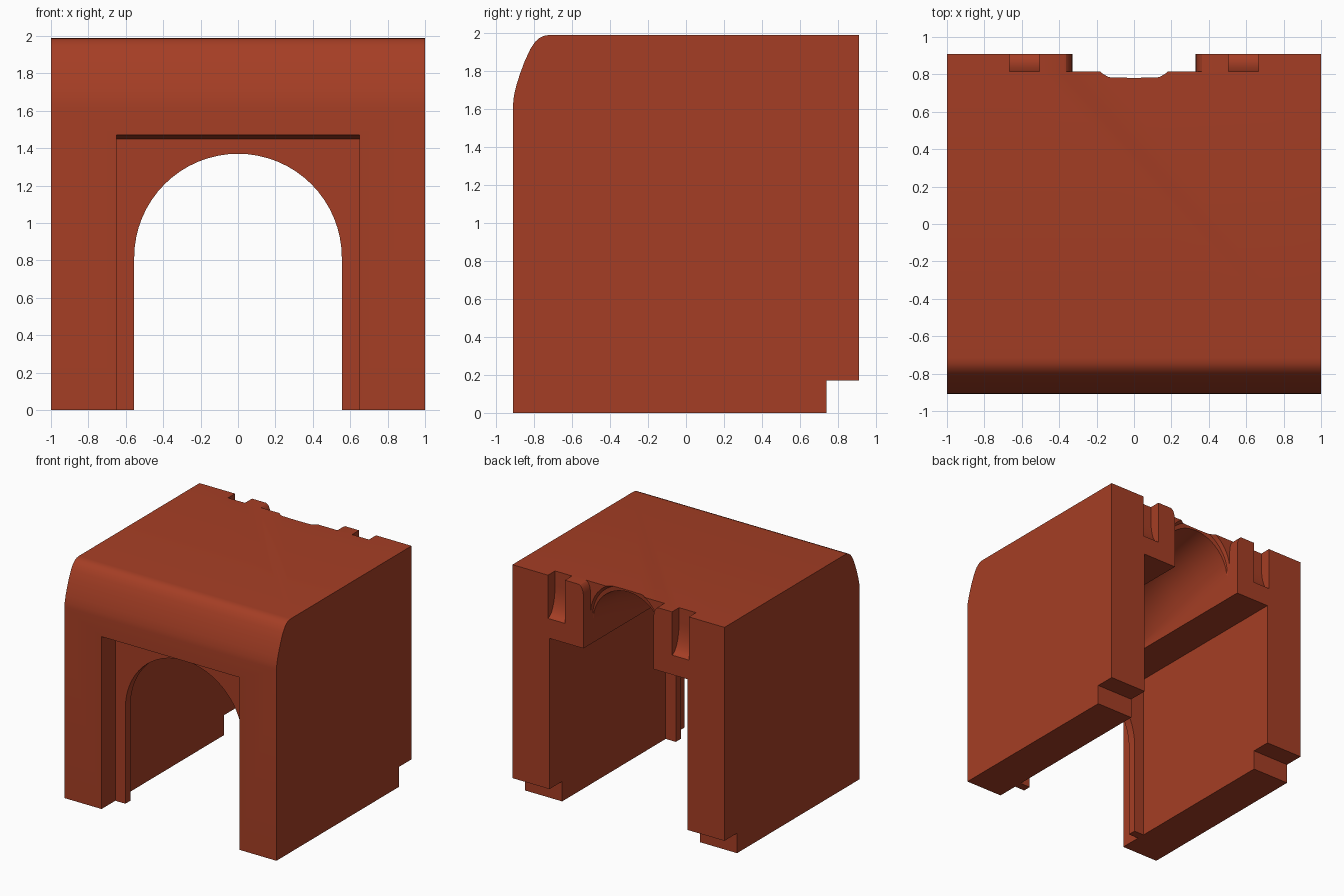
import bpy, bmesh, math

if "Cube" in bpy.data.objects:
    bpy.data.objects.remove(bpy.data.objects["Cube"])

red = bpy.data.materials.new("brick_red")
red.diffuse_color = (0.376, 0.048, 0.018, 1)
red.use_nodes = True
red.node_tree.nodes["Principled BSDF"].inputs["Base Color"].default_value = red.diffuse_color


def loft(name, rings):
    """Closed solid through rings of equal point count."""
    bm = bmesh.new()
    vs = [[bm.verts.new(p) for p in r] for r in rings]
    n = len(vs[0])
    for a, b in zip(vs, vs[1:]):
        for i in range(n):
            bm.faces.new((a[i], a[(i + 1) % n], b[(i + 1) % n], b[i]))
    bm.faces.new(vs[0])
    bm.faces.new(vs[-1])
    bmesh.ops.recalc_face_normals(bm, faces=bm.faces)
    me = bpy.data.meshes.new(name)
    bm.to_mesh(me)
    bm.free()
    me.materials.append(red)
    ob = bpy.data.objects.new(name, me)
    bpy.context.collection.objects.link(ob)
    return ob


def along_x(name, prof, x0, x1):
    return loft(name, [[(x, y, z) for y, z in prof] for x in (x0, x1)])


def along_y(name, prof, y0, y1):
    return loft(name, [[(x, y, z) for x, z in prof] for y in (y0, y1)])


def cut(target, cutter):
    cutter.hide_render = True
    m = target.modifiers.new("cut", 'BOOLEAN')
    m.operation, m.solver, m.object = 'DIFFERENCE', 'EXACT', cutter
    bpy.context.view_layer.objects.active = target
    bpy.ops.object.modifier_apply(modifier=m.name)
    bpy.data.objects.remove(cutter)


# outer shell: side profile with rounded front top and stepped rear foot
shell = along_x("arched_housing", [
    (-.91, 0), (.74, 0), (.74, .17), (.91, .17), (.91, 1.99),
    (-.715, 1.99), (-.745, 1.986), (-.77, 1.975), (-.795, 1.953), (-.82, 1.915),
    (-.85, 1.85), (-.874, 1.785), (-.893, 1.725), (-.906, 1.67), (-.91, 1.63)], -1, 1)

# main bay, open at the back
cut(shell, along_x("bay_cutter", [(-.655, -.1), (1.1, -.1), (1.1, 1.455), (-.655, 1.455)], -.65, .65))

# front recess with a slightly sloped head
cut(shell, along_x("recess_cutter", [(-1.1, -.1), (-.725, -.1), (-.725, 1.45), (-.91, 1.47), (-1.1, 1.49)], -.65, .65))

# doorway arch through the front plate
arch = [(.555 * math.cos(a), .815 + .555 * math.sin(a))
        for a in (math.pi * i / 32 for i in range(33))]
cut(shell, along_y("door_cutter", [(.555, -.1)] + arch + [(-.555, -.1)], -.8, -.5))

# rear notch with rounded upper shoulders
half = [(.33, 1.2), (.33, 1.89)] + [
    (.33 + .045 * (1 - math.cos(a)), 1.89 + .1 * math.sin(a))
    for a in (math.pi / 2 * i / 6 for i in range(1, 7))] + [(.375, 2.2)]
cut(shell, along_y("notch_cutter", half + [(-x, z) for x, z in reversed(half)], .815, 1.1))


# sloping vault running forward from the notch
def vault_ring(y, crown):
    h = min(.33, crown - 1.47)
    pts = [(.33 * math.cos(a), y, crown - h + h * math.sin(a))
           for a in (math.pi * i / 24 for i in range(25))]
    return [(.33, y, 1.3)] + pts + [(-.33, y, 1.3)]


cut(shell, loft("vault_cutter", [vault_ring(y, c) for y, c in (
    (.86, 2.06), (.815, 2.045), (.785, 2.02), (.78, 1.975), (.5, 1.92),
    (.2, 1.84), (-.1, 1.73), (-.35, 1.62), (-.6, 1.49))]))

# pair of scooped rear slots
scoop = [(.815 + .1 * (1 - math.cos(a)), 1.86 - .24 * math.sin(a))
         for a in (math.pi / 2 * i / 8 for i in range(9))]
for s in (-1, 1):
    cut(shell, along_x("slot_cutter", [(.815, 2.2)] + scoop + [(1.1, 1.62), (1.1, 2.2)], s * .505, s * .665))

# smooth the curves, keep the edges crisp
bpy.ops.object.select_all(action='DESELECT')
shell.select_set(True)
bpy.context.view_layer.objects.active = shell
bpy.ops.object.shade_smooth_by_angle(angle=math.radians(25))
